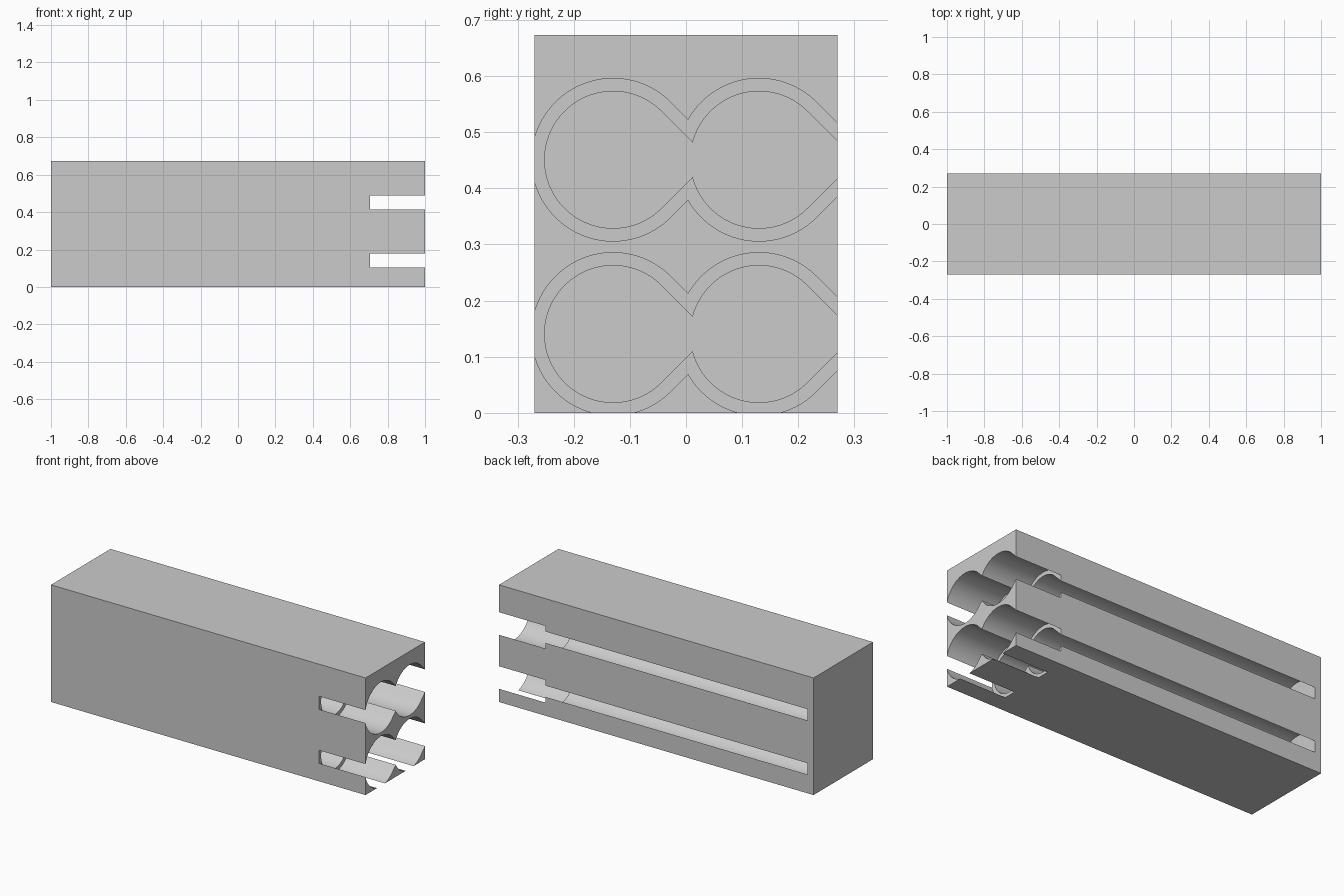
import bpy, bmesh, math

if "Cube" in bpy.data.objects:
    bpy.data.objects.remove(bpy.data.objects["Cube"], do_unlink=True)

HALF_Y, HEIGHT = 0.27, 0.673
BORE_Y = 0.13                # offset of the two bores in each row
ROWS = (0.1405, 0.451)       # heights of the bore centres
SEGMENTS = 40

grey = bpy.data.materials.new("Light grey")
grey.use_nodes = True
colour = (0.6, 0.6, 0.6, 1)
grey.diffuse_color = colour
grey.node_tree.nodes["Principled BSDF"].inputs["Base Color"].default_value = colour


def arc(cy, r, start, end):
    """Points on a circle in the (y, z) plane."""
    return [(cy + r * math.cos(start + (end - start) * i / SEGMENTS),
             r * math.sin(start + (end - start) * i / SEGMENTS))
            for i in range(SEGMENTS + 1)]


def bore_outline(r):
    """Two merged teardrops pointing to the back, open past the back face."""
    apex = r * math.sqrt(2)
    gap = 2 * BORE_Y
    # cusp where the first teardrop's sloping side meets the second circle
    b = gap + apex
    u = (b - math.sqrt(b * b - 2 * (gap * gap + apex * apex - r * r))) / 2
    cusp_angle = math.atan2(apex - u, u - gap)
    back = HALF_Y + 0.02
    upper = [(back, apex + BORE_Y - back)]
    upper += arc(BORE_Y, r, math.pi / 4, cusp_angle)
    upper += arc(-BORE_Y, r, math.pi / 4, math.pi)
    lower = [(y, -z) for y, z in reversed(upper[:-1])]
    return upper + lower


def prism(name, outline, x0, x1, z):
    """Extrude a (y, z) outline along x."""
    bm = bmesh.new()
    face = bm.faces.new([bm.verts.new((x0, y, z + h)) for y, h in outline])
    side = bmesh.ops.extrude_face_region(bm, geom=[face])["geom"]
    bmesh.ops.translate(bm, vec=(x1 - x0, 0, 0),
                        verts=[v for v in side if isinstance(v, bmesh.types.BMVert)])
    bmesh.ops.recalc_face_normals(bm, faces=bm.faces)
    mesh = bpy.data.meshes.new(name)
    bm.to_mesh(mesh)
    bm.free()
    mesh.materials.append(grey)
    obj = bpy.data.objects.new(name, mesh)
    bpy.context.collection.objects.link(obj)
    return obj


# Solid block
block = prism("bored_block", [(-HALF_Y, 0), (HALF_Y, 0), (HALF_Y, HEIGHT),
                              (-HALF_Y, HEIGHT)], -1, 1, 0)

# Long narrow bores and short wide counterbores, one pair per row
cutters = []
for z in ROWS:
    cutters.append(prism("bore_cutter", bore_outline(0.122), -0.96, 0.85, z))
    cutters.append(prism("counterbore_cutter", bore_outline(0.145), 0.705, 1.1, z))
for cutter in cutters:
    cutter.hide_render = True
    mod = block.modifiers.new("cut", "BOOLEAN")
    mod.operation = "DIFFERENCE"
    mod.solver = "EXACT"
    mod.object = cutter

# Bake the cuts and drop the cutters
depsgraph = bpy.context.evaluated_depsgraph_get()
result = bpy.data.meshes.new_from_object(block.evaluated_get(depsgraph))
block.modifiers.clear()
block.data = result
for cutter in cutters:
    bpy.data.objects.remove(cutter, do_unlink=True)

bpy.ops.object.select_all(action="DESELECT")
block.select_set(True)
bpy.context.view_layer.objects.active = block
bpy.ops.object.shade_smooth_by_angle(angle=math.radians(30))
